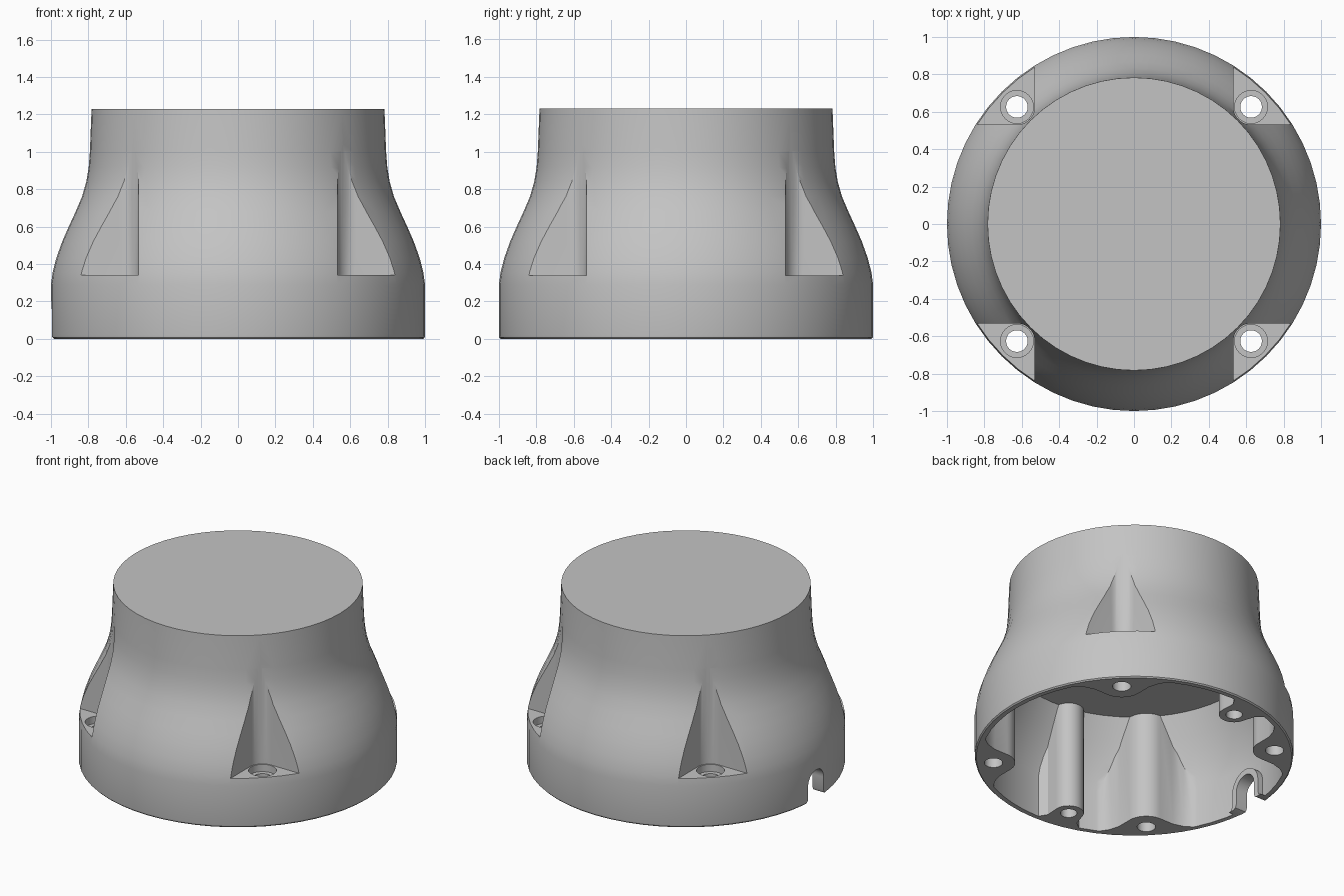
import bpy, bmesh, math
from mathutils import Matrix

if "Cube" in bpy.data.objects:
    bpy.data.objects.remove(bpy.data.objects["Cube"], do_unlink=True)

SEG = 56
C = 0.626          # screw axis offset in x and y

grey = bpy.data.materials.new("plain_grey")
grey.use_nodes = True
colour = (0.55, 0.55, 0.55, 1)
grey.diffuse_color = colour
grey.node_tree.nodes["Principled BSDF"].inputs["Base Color"].default_value = colour


def make(name, bm):
    bm.normal_update()
    bmesh.ops.recalc_face_normals(bm, faces=bm.faces)
    if bm.calc_volume(signed=True) < 0:
        bmesh.ops.reverse_faces(bm, faces=bm.faces)
    mesh = bpy.data.meshes.new(name)
    bm.to_mesh(mesh)
    bm.free()
    mesh.materials.append(grey)
    obj = bpy.data.objects.new(name, mesh)
    bpy.context.collection.objects.link(obj)
    return obj


def revolve(name, profile):
    """Closed solid of revolution from (radius, height) points."""
    bm = bmesh.new()
    rings = [[bm.verts.new((r * math.cos(t), r * math.sin(t), z))
              for t in (math.tau * i / SEG for i in range(SEG))] for r, z in profile]
    for low, high in zip(rings, rings[1:]):
        for i in range(SEG):
            j = (i + 1) % SEG
            bm.faces.new((low[i], low[j], high[j], high[i]))
    bm.faces.new(rings[0])
    bm.faces.new(rings[-1])
    return make(name, bm)


def prism(name, outline, z0, z1, matrix=Matrix()):
    """Outline in the xy plane extended from z0 to z1, then moved."""
    bm = bmesh.new()
    low, high = [[bm.verts.new(matrix @ Matrix.Translation((x, y, z)).translation)
                  for x, y in outline] for z in (z0, z1)]
    bm.faces.new(low[::-1])
    bm.faces.new(high)
    for i in range(len(low)):
        bm.faces.new((low[i - 1], low[i], high[i], high[i - 1]))
    return make(name, bm)


def arc(cx, cy, r, a0, a1, n):
    return [(cx + r * math.cos(math.radians(a0 + (a1 - a0) * i / n)),
             cy + r * math.sin(math.radians(a0 + (a1 - a0) * i / n))) for i in range(n + 1)]


def circle(cx, cy, r, n=24):
    return arc(cx, cy, r, 0, 360, n)[:-1]


def cut(target, tool):
    mod = target.modifiers.new("cut", "BOOLEAN")
    mod.operation = "DIFFERENCE"
    mod.solver = "EXACT"
    mod.object = tool
    bpy.context.view_layer.objects.active = target
    bpy.ops.object.modifier_apply(modifier=mod.name)
    bpy.data.objects.remove(tool, do_unlink=True)


def wedge(edge, flare):
    """Corner region beyond x = y = edge with a rounded inner corner."""
    side = [(1.2, edge)]
    if flare:
        side = [(1.2, edge - 0.37), (0.86, edge - 0.06), (0.8, edge - 0.02), (0.73, edge)]
    return (side + arc(C, C, C - edge, 270, 180, 12)
            + [(y, x) for x, y in reversed(side)] + [(1.2, 1.2)])


# Bell-shaped outer body
slope = [(1.0, 0.29), (0.991, 0.355), (0.972, 0.43), (0.94, 0.52), (0.905, 0.6),
         (0.868, 0.68), (0.834, 0.76), (0.811, 0.84), (0.798, 0.92), (0.792, 1.0)]
housing = revolve("housing", [(0.99, 0), (0.998, 0.008), (1.0, 0.02)] + slope + [(0.783, 1.23)])

# Hollow underside, with screw columns left standing in it
WALL = 0.042
inner = [(r - WALL, z) for r, z in slope if z < 0.74]
cavity = revolve("cavity", [(1 - WALL, -0.1)] + inner + [(0.795, 0.745)])
quarter_turns = [Matrix.Rotation(k * math.pi / 2, 4, "Z") for k in range(4)]
for turn in quarter_turns:
    cut(cavity, prism("corner_column", wedge(C - 0.136, True), -0.2, 0.9, turn))
side_turns = [Matrix.Rotation(math.radians(a), 4, "Z") for a in (100, -100)]
column = ([(1.1, 0.25), (0.95, 0.15), (0.9, 0.105)] + arc(0.82, 0, 0.095, 90, 270, 14)
          + [(0.9, -0.105), (0.95, -0.15), (1.1, -0.25)])
for turn in side_turns:
    cut(cavity, prism("side_column", column, -0.2, 0.9, turn))


# Cable notch: arch outlines with flared feet stand upright and run along x
def arch(r, bottom, flare=0.03):
    foot = [(r + flare, bottom), (r + flare, 0), (r + flare * 0.3, flare * 0.3), (r, flare)]
    return [(-x, z) for x, z in foot] + arc(0, 0.12, r, 180, 0, 16) + foot[::-1]


upright = Matrix(((0, 0, 1, 0), (1, 0, 0, 0), (0, 1, 0, 0), (0, 0, 0, 1)))
cut(cavity, prism("notch_collar", arch(0.125, -0.2), -1.1, -0.91, upright))
cut(housing, cavity)
cut(housing, prism("notch", arch(0.085, -0.1), -1.2, -0.8, upright))

# Corner pockets, counterbores and through holes
for turn in quarter_turns:
    cut(housing, prism("pocket", wedge(C - 0.095, False), 0.34, 1.15, turn))
    cut(housing, prism("counterbore", circle(C, C, 0.088), 0.29, 0.4, turn))
    cut(housing, prism("screw_hole", circle(C, C, 0.058), -0.1, 0.5, turn))

# Blind holes in the side columns
for turn in side_turns:
    cut(housing, prism("blind_hole", circle(0.82, 0, 0.052), -0.1, 0.4, turn))

bpy.ops.object.select_all(action="DESELECT")
housing.select_set(True)
bpy.context.view_layer.objects.active = housing
bpy.ops.object.shade_smooth_by_angle(angle=math.radians(30))
